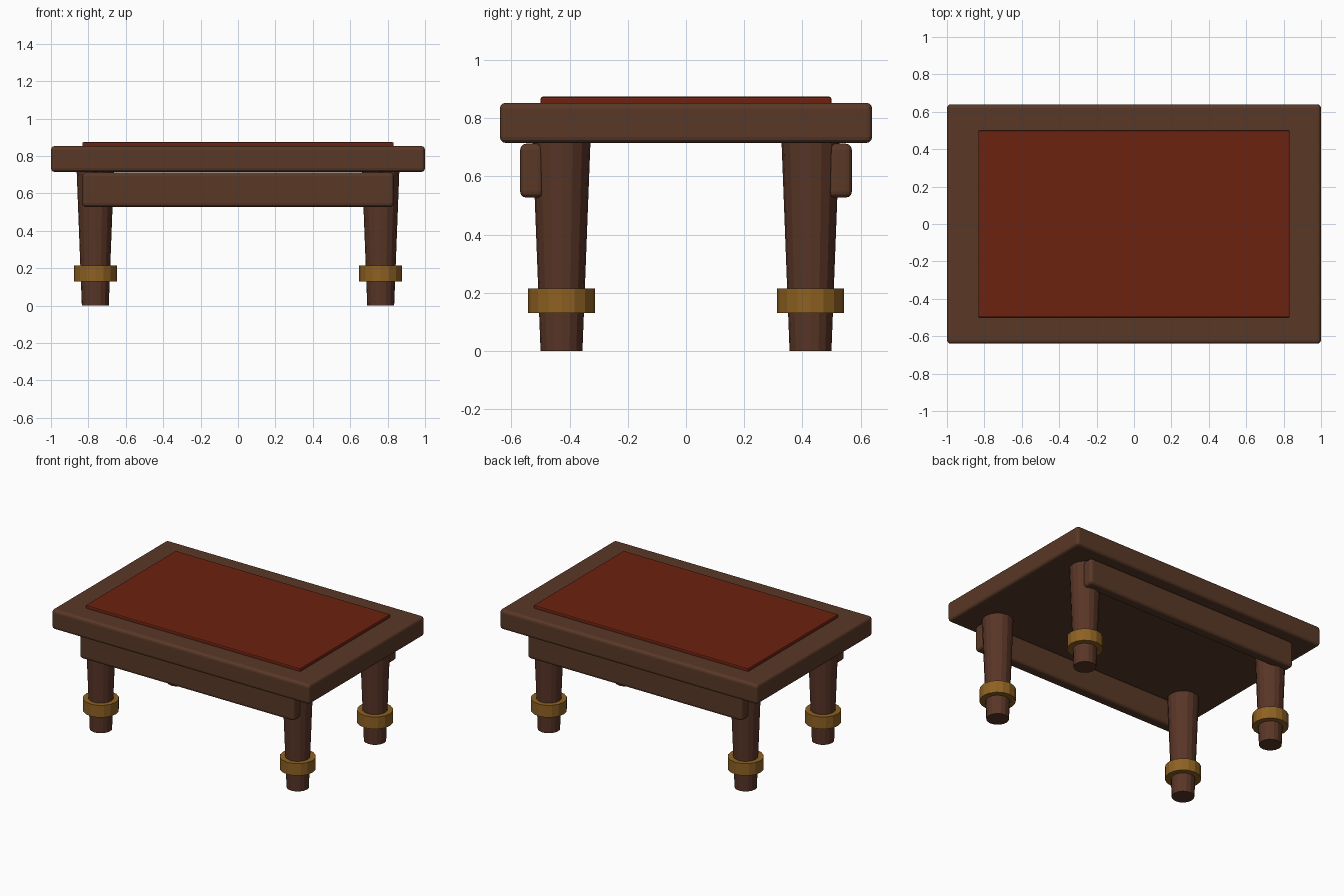
import bpy

if "Cube" in bpy.data.objects:
    bpy.data.objects.remove(bpy.data.objects["Cube"])


def material(name, color):
    m = bpy.data.materials.new(name)
    m.diffuse_color = (*color, 1)
    m.use_nodes = True
    m.node_tree.nodes["Principled BSDF"].inputs["Base Color"].default_value = m.diffuse_color
    return m


wood = material("dark wood", (0.100, 0.040, 0.020))
leg_wood = material("leg wood", (0.100, 0.036, 0.020))
leather = material("red leather", (0.150, 0.016, 0.005))
brass = material("brass", (0.270, 0.120, 0.016))


def box(name, center, size, mat, bevel, segments=3):
    bpy.ops.mesh.primitive_cube_add(size=1, location=center)
    o = bpy.context.object
    o.name = name
    o.scale = size
    bpy.ops.object.transform_apply(location=False, rotation=False, scale=True)
    mod = o.modifiers.new("rounded edges", "BEVEL")
    mod.width = bevel
    mod.segments = segments
    o.data.materials.append(mat)


def post(name, x, y, z0, z1, r0, r1, mat):
    bpy.ops.mesh.primitive_cone_add(vertices=16, radius1=r0, radius2=r1, depth=z1 - z0,
                                    location=(x, y, (z0 + z1) / 2))
    o = bpy.context.object
    o.name = name
    o.data.materials.append(mat)


# Table top with raised inlay
box("table_top", (0, 0, 0.784), (2, 1.28, 0.138), wood, 0.02)
box("top_inlay", (0, 0, 0.859), (1.665, 1.0, 0.03), leather, 0.007, 2)

# Long aprons, front and back
for side, s in (("front", -1), ("back", 1)):
    box(side + "_apron", (0, s * 0.53, 0.62), (1.665, 0.08, 0.185), wood, 0.02)

    # Tapered legs with brass collars
    for hand, h in (("left", -1), ("right", 1)):
        x, y = h * 0.763, s * 0.428
        post(f"{side}_{hand}_leg", x, y, 0, 0.73, 0.072, 0.1, leg_wood)
        post(f"{side}_{hand}_collar", x, y, 0.13, 0.215, 0.115, 0.115, brass)
